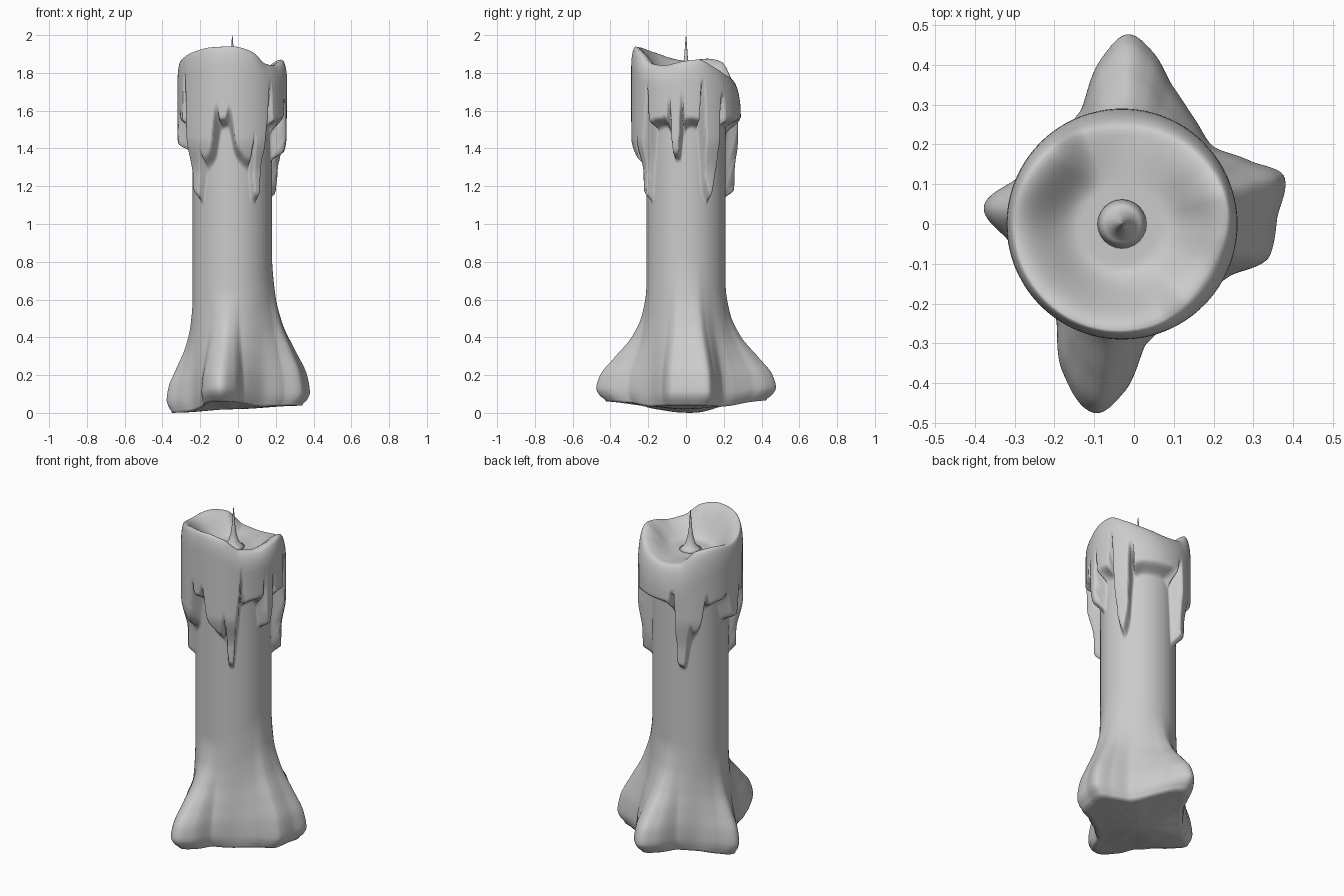
import bpy, bmesh, math

if "Cube" in bpy.data.objects:
    bpy.data.objects.remove(bpy.data.objects["Cube"])

CX = -0.03   # candle axis
N = 300      # columns around


def step(t):
    t = max(0.0, min(1.0, t))
    return t * t * (3 - 2 * t)


def curve(pts, x, period=None):
    """Smooth monotone interpolation through (x, value) points, optionally periodic."""
    if period:
        x = (x - pts[0][0]) % period + pts[0][0]
        pts = [(pts[-1][0] - period, pts[-1][1])] + pts + [(p[0] + period, p[1]) for p in pts[:2]]
    else:
        x = max(pts[0][0], min(pts[-1][0], x))
    sec = [(b[1] - a[1]) / (b[0] - a[0]) for a, b in zip(pts, pts[1:])]

    def slope(i):
        if i == 0 or i == len(pts) - 1 or sec[i - 1] * sec[i] <= 0:
            return 0.0
        return 2 * sec[i - 1] * sec[i] / (sec[i - 1] + sec[i])
    for i in range(len(pts) - 1):
        if x <= pts[i + 1][0]:
            break
    (x0, y0), (x1, y1) = pts[i], pts[i + 1]
    h = x1 - x0
    t = (x - x0) / h
    s = step(t)
    return (y0 * (1 - s) + y1 * s + h * slope(i) * t * (1 - t) ** 2
            - h * slope(i + 1) * t * t * (1 - t))


# Tables by angle in degrees (0 = right, 90 = back)
RIM = [(-140, 1.91), (-115, 1.935), (-90, 1.94), (-68, 1.915), (-47, 1.85), (-28, 1.84),
       (-5, 1.86), (14, 1.87), (35, 1.83), (60, 1.785), (88, 1.765), (112, 1.78),
       (134, 1.86), (155, 1.875), (180, 1.865)]
RIM_R = [(-140, .27), (-75, .265), (-30, .245), (10, .265), (50, .25), (90, .235), (130, .255), (180, .27)]
DRIP = [(-146, 1.15), (-136, 1.13), (-126, 1.29), (-113, 1.36), (-104, 1.52), (-97, 1.53),
        (-87, 1.38), (-78, 1.33), (-68, 1.29), (-62, 1.14), (-55, 1.13), (-49, 1.3), (-43, 1.51),
        (-28, 1.53), (-20, 1.48), (-15, 1.35), (-8, 1.35), (-2, 1.5), (6, 1.53), (15, 1.52),
        (23, 1.18), (31, 1.13), (38, 1.2), (45, 1.51), (60, 1.53), (90, 1.53), (101, 1.48),
        (109, 1.15), (118, 1.14), (128, 1.31), (138, 1.38), (147, 1.51), (165, 1.53),
        (178, 1.4), (188, 1.39), (199, 1.52), (206, 1.5)]
FOOT = [(-126, .286), (-112, .40), (-98, .48), (-89, .42), (-78, .305), (-50, .255), (-26, .30),
        (-12, .38), (2, .39), (16, .425), (26, .36), (42, .30), (55, .32), (70, .37), (80, .44),
        (88, .477), (97, .42), (111, .30), (135, .255), (157, .29), (173, .35), (188, .29), (210, .245)]
FOOT_Z = [(-98, .07), (-50, .045), (0, .05), (45, .045), (88, .075), (135, .04), (176, .012), (220, .03)]
FLARE = [(0, .80), (.03, .93), (.065, 1), (.13, .93), (.22, .65), (.33, .3), (.45, .09), (.6, 0)]


def column(deg):
    """(radius, height) points from the bottom centre up the side and into the melted bowl."""
    def at(tab):
        return curve(tab, deg, 360)
    H, rr, foot, zb = at(RIM), at(RIM_R), at(FOOT), at(FOOT_Z)
    d = at(DRIP)
    dd = (curve(DRIP, deg + 1, 360) - curve(DRIP, deg - 1, 360)) / math.radians(2) / .25
    w = .055 * math.sqrt(1 + .5 * dd * dd)
    a = math.radians(deg)
    wide = 1 + .35 * max(0, math.cos(a)) ** 2
    soft = .11 + .08 * max(0, math.sin(a))
    back = max(0, math.sin(a))

    def outer(z):
        k = z - zb
        r = .21 + (foot - .21) * curve(FLARE, k if k < .065 else .065 + (k - .065) / wide)
        shell = .253 + .02 * back + (.037 - .02 * back) * step((z - 1.26) / .2)
        return r + (shell - .21) * step((z - d + .02) / w)
    pts = []
    edge = outer(zb)
    for i in range(1, 9):                      # underside
        f = i / 8
        pts.append((edge * f, .03 + (zb - .03) * step(f)))
    top = H - soft
    for i in range(1, 141):                    # side wall
        z = zb + (top - zb) * i / 140
        pts.append((outer(z), z))
    for i in range(1, 11):                     # rounded shoulder
        b = i / 10 * math.pi / 2
        pts.append((rr + (.29 - rr) * math.cos(b), top + soft * math.sin(b)))
    for i in range(1, 19):                     # melted bowl
        f = 1 - i / 19
        pts.append((rr * f, 1.76 + (H - 1.76) * step((f - .4) / .6)))
    return pts


def lathe(name, columns, z_start, z_end):
    bm = bmesh.new()
    n = len(columns)
    first, last = bm.verts.new((CX, 0, z_start)), bm.verts.new((CX, 0, z_end))
    grid = []
    for j, col in enumerate(columns):
        a = 2 * math.pi * j / n
        grid.append([bm.verts.new((CX + r * math.cos(a), r * math.sin(a), z)) for r, z in col])
    for j in range(n):
        p, q = grid[j], grid[(j + 1) % n]
        bm.faces.new((first, q[0], p[0]))
        for i in range(len(p) - 1):
            bm.faces.new((p[i], q[i], q[i + 1], p[i + 1]))
        bm.faces.new((p[-1], q[-1], last))
    bmesh.ops.recalc_face_normals(bm, faces=bm.faces)
    me = bpy.data.meshes.new(name)
    bm.to_mesh(me)
    bm.free()
    for f in me.polygons:
        f.use_smooth = True
    ob = bpy.data.objects.new(name, me)
    bpy.context.collection.objects.link(ob)
    return ob


# Wax body with feet, drips and bowl
wax = lathe("candle_wax", [column(360 * j / N) for j in range(N)], .03, 1.76)
low = min(v.co.z for v in wax.data.vertices)
for v in wax.data.vertices:                    # rest the lowest foot on the ground
    if v.co.z < .3:
        v.co.z -= low * (1 - v.co.z / .3)

# Wick rising from the pool
WICK = [(.065, 1.758), (.045, 1.77), (.028, 1.795), (.016, 1.84), (.009, 1.89), (.005, 1.95), (.002, 1.99)]
lathe("wick", [WICK] * 24, 1.75, 2.0)
